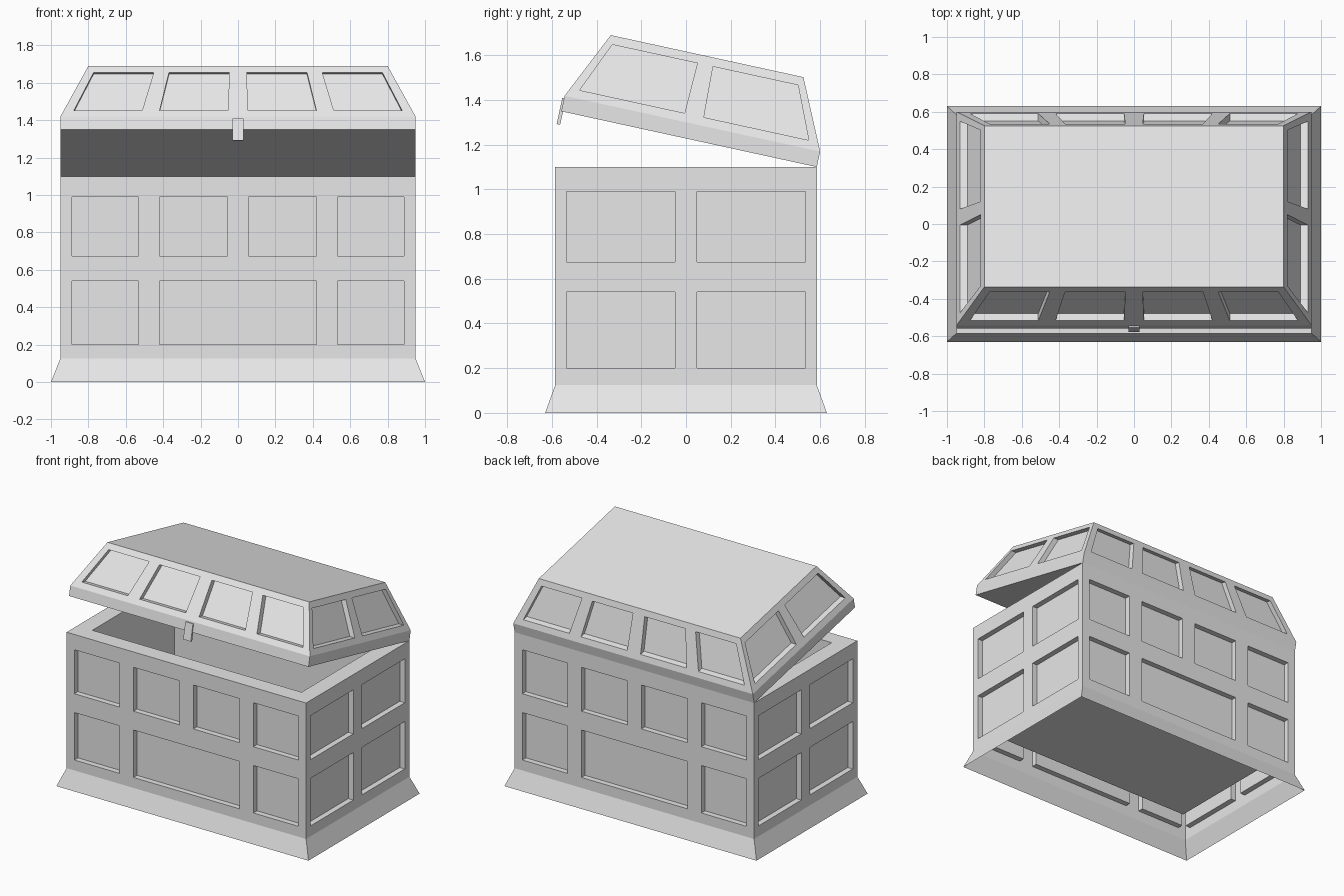
import bpy
import bmesh
from math import radians
from mathutils import Matrix, Vector

if "Cube" in bpy.data.objects:
    bpy.data.objects.remove(bpy.data.objects["Cube"], do_unlink=True)

GREY = (0.8, 0.8, 0.8, 1.0)
RECESS = 0.04
HALF_X, HALF_Y = 0.95, 0.585
SKIRT_TOP, BODY_TOP = 0.125, 1.10
INWARD = [Vector(v) for v in ((0, 1, 0), (-1, 0, 0), (0, -1, 0), (1, 0, 0))]

mat = bpy.data.materials.new("plain grey")
mat.use_nodes = True
mat.diffuse_color = GREY
mat.node_tree.nodes["Principled BSDF"].inputs["Base Color"].default_value = GREY


def ring(hx, hy, z):
    """Four corners, counter-clockwise from the front left."""
    return [Vector((sx * hx, sy * hy, z)) for sx, sy in ((-1, -1), (1, -1), (1, 1), (-1, 1))]


def face(bm, points):
    bm.faces.new([bm.verts.new(p) for p in points])


def sides(lo, hi):
    for k in range(4):
        n = (k + 1) % 4
        yield k, (lo[k], lo[n], hi[n], hi[k])


def loft(bm, lo, hi):
    for _, quad in sides(lo, hi):
        face(bm, quad)


def panelled_wall(bm, corners, inward, rows):
    """Wall with recessed panels; rows hold (bottom, top, spans), spans run -1 to 1."""
    bl, br, tr, tl = corners

    def at(s, t):
        return bl.lerp(tl, t).lerp(br.lerp(tr, t), (s + 1) / 2)

    def patch(s0, s1, t0, t1):
        return [at(s0, t0), at(s1, t0), at(s1, t1), at(s0, t1)]

    below = 0
    for t0, t1, spans in rows:
        face(bm, patch(-1, 1, below, t0))
        left = -1
        for s0, s1 in spans:
            face(bm, patch(left, s0, t0, t1))
            rim = patch(s0, s1, t0, t1)
            back = [p + inward * RECESS for p in rim]
            loft(bm, rim, back)
            face(bm, back)
            left = s1
        face(bm, patch(left, 1, t0, t1))
        below = t1
    face(bm, patch(-1, 1, below, 1))


def mirrored(spans):
    return sorted([(-b, -a) for a, b in spans] + list(spans))


def finish(name, bm, matrix=None):
    bmesh.ops.remove_doubles(bm, verts=bm.verts, dist=0.0001)
    mesh = bpy.data.meshes.new(name)
    bm.to_mesh(mesh)
    bm.free()
    mesh.materials.append(mat)
    obj = bpy.data.objects.new(name, mesh)
    bpy.context.collection.objects.link(obj)
    if matrix:
        obj.matrix_world = matrix


def body_row(z0, z1, spans):
    height = BODY_TOP - SKIRT_TOP
    return (z0 - SKIRT_TOP) / height, (z1 - SKIRT_TOP) / height, spans


# Chest body: panelled walls, thick rim, inner liner and floor, open underneath
outer = mirrored([(0.058, 0.442), (0.56, 0.935)])
lower = [outer[0], (-0.442, 0.442), outer[-1]]
pair = mirrored([(0.085, 0.912)])
long_rows = [body_row(0.20, 0.54, lower), body_row(0.675, 0.99, outer)]
short_rows = [body_row(0.20, 0.54, pair), body_row(0.675, 0.99, pair)]

bm = bmesh.new()
foot = ring(HALF_X, HALF_Y, SKIRT_TOP)
top = ring(HALF_X, HALF_Y, BODY_TOP)
for k, quad in sides(foot, top):
    panelled_wall(bm, quad, INWARD[k], short_rows if k % 2 else long_rows)
inner_top = ring(HALF_X - 0.12, HALF_Y - 0.12, BODY_TOP)
inner_floor = ring(HALF_X - 0.12, HALF_Y - 0.12, 0.23)
loft(bm, top, inner_top)
loft(bm, inner_top, inner_floor)
face(bm, inner_floor)
finish("chest_body", bm)

# Flared base skirt
bm = bmesh.new()
loft(bm, ring(1.0, 0.63, 0), foot)
finish("base_skirt", bm)

# Lid, propped open on its back edge
hinge = (Matrix.Translation((0, HALF_Y, BODY_TOP))
         @ Matrix.Rotation(radians(-12.3), 4, "X")
         @ Matrix.Translation((0, -HALF_Y, 0)))
lid_long = [(0.125, 0.87, mirrored([(0.057, 0.45), (0.55, 0.942)]))]
lid_short = [(0.125, 0.87, mirrored([(0.078, 0.925)]))]

bm = bmesh.new()
lid_base = ring(HALF_X, HALF_Y, 0)
lid_rim = ring(HALF_X, HALF_Y, 0.071)
lid_top = ring(HALF_X - 0.15, HALF_Y - 0.144, 0.38)
face(bm, lid_base[::-1])
loft(bm, lid_base, lid_rim)
for k, quad in sides(lid_rim, lid_top):
    panelled_wall(bm, quad, INWARD[k], lid_short if k % 2 else lid_long)
face(bm, lid_top)
finish("lid", bm, hinge)

# Latch tongue hanging from the front of the lid
bm = bmesh.new()
bmesh.ops.create_cube(bm, size=1, matrix=Matrix.Translation((0, -HALF_Y, 0))
                      @ Matrix.Diagonal((0.06, 0.016, 0.12, 1)))
finish("latch", bm, hinge)
